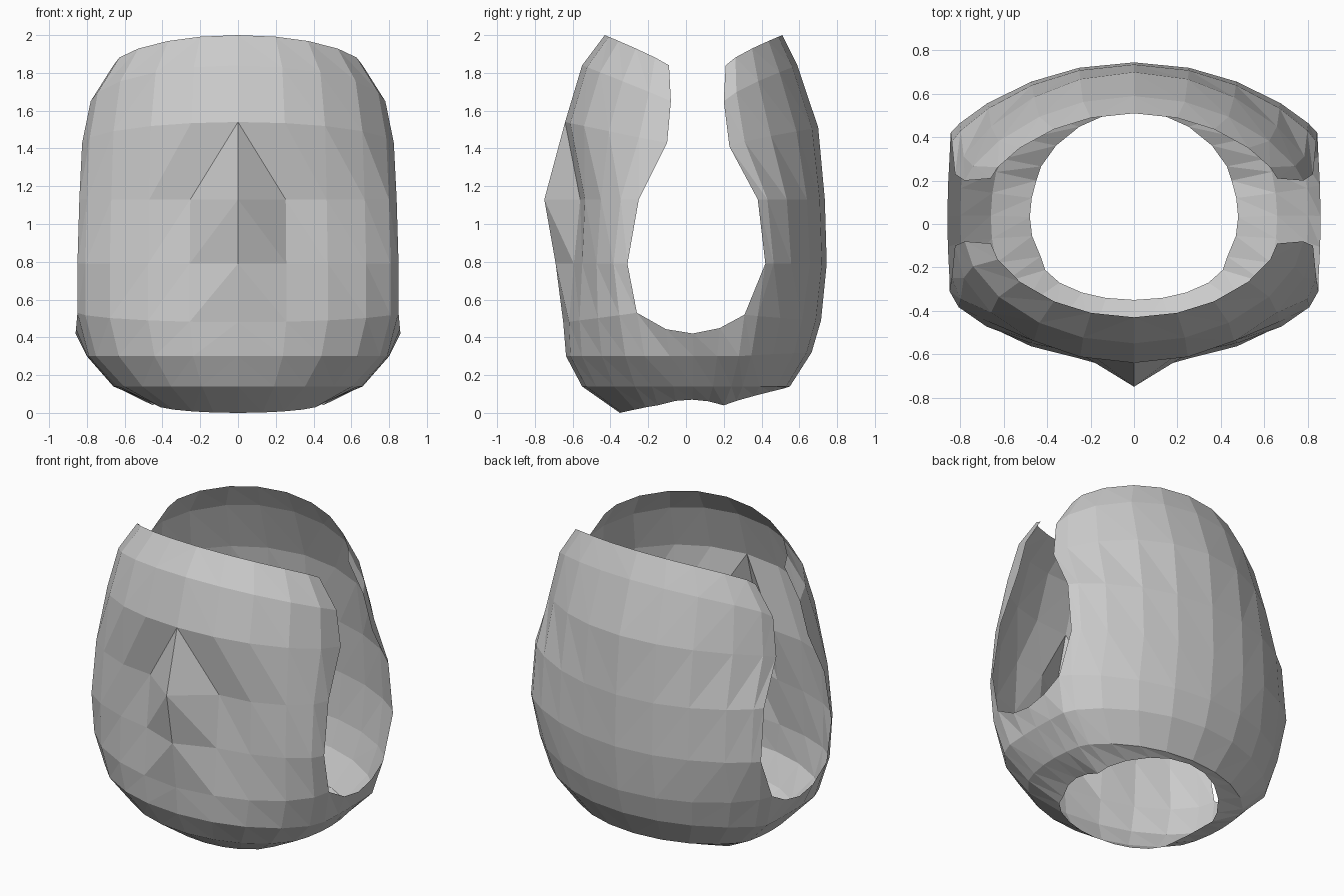
import bpy, bmesh
from math import sin, cos, radians

if "Cube" in bpy.data.objects:
    bpy.data.objects.remove(bpy.data.objects["Cube"])

ANG = [radians(a) for a in (0, 17.5, 34, 53, 72, 90)]

# Panel rows: centre z, centre y, side-edge x, y, z (top rim down to neck rim), corner power
FRONT = [(2.00, -.43, .66, -.09, 1.84, 1.3), (1.84, -.55, .78, -.08, 1.65, 1.2),
         (1.54, -.64, .825, -.10, 1.43, 1.1), (1.13, -.60, .84, -.25, 1.13, 1.1),
         (.79, -.61, .85, -.31, .79, 1.2), (.48, -.64, .85, -.26, .53, 1.2),
         (.30, -.635, .79, -.22, .30, 1.2), (.14, -.55, .635, -.18, .14, 1.2),
         (0.0, -.35, .43, -.15, .04, 1.0)]
BACK = [(2.00, .51, .66, .21, 1.84, 1.5), (1.84, .59, .78, .20, 1.65, 1.5),
        (1.51, .70, .825, .23, 1.41, 1.5), (1.13, .735, .84, .38, 1.13, 1.65),
        (.79, .745, .845, .42, .79, 1.7), (.49, .715, .85, .31, .52, 1.5),
        (.32, .665, .79, .28, .30, 1.5), (.14, .55, .635, .24, .14, 1.4),
        (.13, .52, .45, .20, .04, 1.35)]
# Shoulder strap rows (side x, z), joining front row 5.. to back row 5..
STRAP = {5: (.86, .42), 6: (.80, .30), 7: (.66, .14), 8: (.48, .07)}


def arc(row):
    """Rounded quarter section from the centre line to the side edge."""
    zc, yc, xe, ye, ze, power = row
    pts = []
    for a in ANG:
        c = max(cos(a), 0)
        pts.append((xe * sin(a), ye + (yc - ye) * c ** power, ze + (zc - ze) * c ** 1.15))
    return pts


bm = bmesh.new()


def bridge(r1, r2):
    for a, b, c, d in zip(r1, r1[1:], r2[1:], r2):
        bm.faces.new((a, d, c))
        bm.faces.new((a, c, b))


front = [arc(r) for r in FRONT]
back = [arc(r) for r in BACK]

# Raised centre ridge on the chest, with a slightly sunken foot either side
for i, y in ((3, -.75), (4, -.69), (5, -.65)):
    front[i][0] = (0, y, front[i][0][2])
front[3][1] = (front[3][1][0], -.56, 1.13)

f = [[bm.verts.new(p) for p in r] for r in front]
b = [[bm.verts.new(p) for p in r] for r in back]

# Full half-rings over the shoulders
rings = []
for i, (xs, zs) in STRAP.items():
    fe, be = front[i][-1], back[i][-1]
    mids = []
    for t in (.27, .52, .77):
        e = (abs(t - .5) * 2) ** 2
        edge = fe if t < .5 else be
        mids.append(bm.verts.new((xs + (edge[0] - xs) * e, fe[1] + (be[1] - fe[1]) * t,
                                  zs + (edge[2] - zs) * e)))
    rings.append(f[i] + mids + b[i][::-1])

# Chest and back panels above the arm openings, then shoulders down to the neck
for i in range(5):
    bridge(f[i], f[i + 1])
    bridge(b[i + 1], b[i])
for r1, r2 in zip(rings, rings[1:]):
    bridge(r1, r2)

me = bpy.data.meshes.new("vest")
bm.to_mesh(me)
bm.free()
vest = bpy.data.objects.new("vest", me)
bpy.context.collection.objects.link(vest)
m = vest.modifiers.new("mirror", 'MIRROR')
m.use_axis[0] = True
m.use_clip = True
m.merge_threshold = .001
